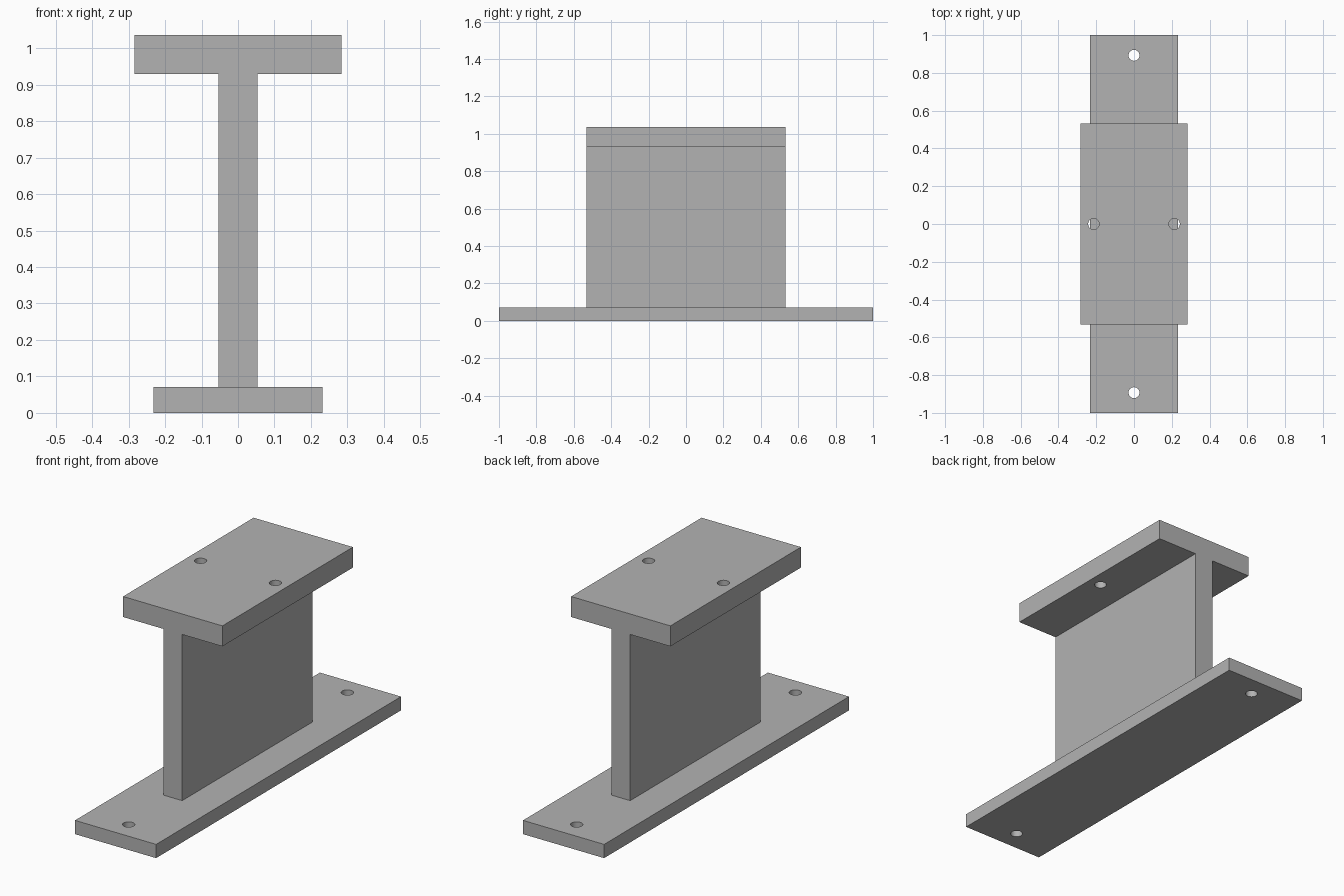
import bpy
import bmesh
from mathutils import Matrix, Vector

cube = bpy.data.objects.get("Cube")
if cube:
    bpy.data.objects.remove(cube, do_unlink=True)

# Overall heights and half sizes
BASE_TOP, FLANGE_BOTTOM, TOP = 0.071, 0.93, 1.036
BASE_X, BASE_Y = 0.232, 1.0
FLANGE_X, WEB_X, BEAM_Y = 0.284, 0.054, 0.533
HOLE_R = 0.029

grey = bpy.data.materials.new("plain_grey")
grey.use_nodes = True
colour = (0.45, 0.45, 0.45, 1)
grey.diffuse_color = colour
grey.node_tree.nodes["Principled BSDF"].inputs["Base Color"].default_value = colour


def make_object(name, bm):
    bmesh.ops.recalc_face_normals(bm, faces=bm.faces)
    mesh = bpy.data.meshes.new(name)
    bm.to_mesh(mesh)
    bm.free()
    mesh.materials.append(grey)
    obj = bpy.data.objects.new(name, mesh)
    bpy.context.collection.objects.link(obj)
    return obj


def extrude_profile(name, half, half_y):
    """Mirror a right-hand (x, z) outline and extrude it along y."""
    outline = half + [(-x, z) for x, z in reversed(half)]
    bm = bmesh.new()
    face = bm.faces.new([bm.verts.new((x, -half_y, z)) for x, z in outline])
    ext = bmesh.ops.extrude_face_region(bm, geom=[face])
    moved = [v for v in ext["geom"] if isinstance(v, bmesh.types.BMVert)]
    bmesh.ops.translate(bm, verts=moved, vec=Vector((0, 2 * half_y, 0)))
    return make_object(name, bm)


def drill(obj, centres, z):
    """Cut vertical round holes through a plate."""
    bm = bmesh.new()
    for x, y in centres:
        bmesh.ops.create_cone(bm, cap_ends=True, segments=48, radius1=HOLE_R,
                              radius2=HOLE_R, depth=0.3,
                              matrix=Matrix.Translation((x, y, z)))
    cutter = make_object(obj.name + "_hole_cutter", bm)
    cutter.hide_render = True
    mod = obj.modifiers.new("holes", 'BOOLEAN')
    mod.operation, mod.solver, mod.object = 'DIFFERENCE', 'EXACT', cutter
    bpy.ops.object.select_all(action='DESELECT')
    bpy.context.view_layer.objects.active = obj
    obj.select_set(True)
    bpy.ops.object.modifier_apply(modifier=mod.name)
    bpy.data.objects.remove(cutter, do_unlink=True)
    bpy.ops.object.shade_smooth_by_angle()


# Long foot plate with a bolt hole near each end
base = extrude_profile("base_plate", [(BASE_X, 0), (BASE_X, BASE_TOP)], BASE_Y)
drill(base, [(0, -0.893), (0, 0.893)], BASE_TOP / 2)

# T-shaped beam: upright web and top flange in one piece, holes either side
beam = extrude_profile("t_beam", [(WEB_X, BASE_TOP), (WEB_X, FLANGE_BOTTOM),
                                  (FLANGE_X, FLANGE_BOTTOM), (FLANGE_X, TOP)], BEAM_Y)
drill(beam, [(-0.214, 0), (0.214, 0)], (FLANGE_BOTTOM + TOP) / 2)
